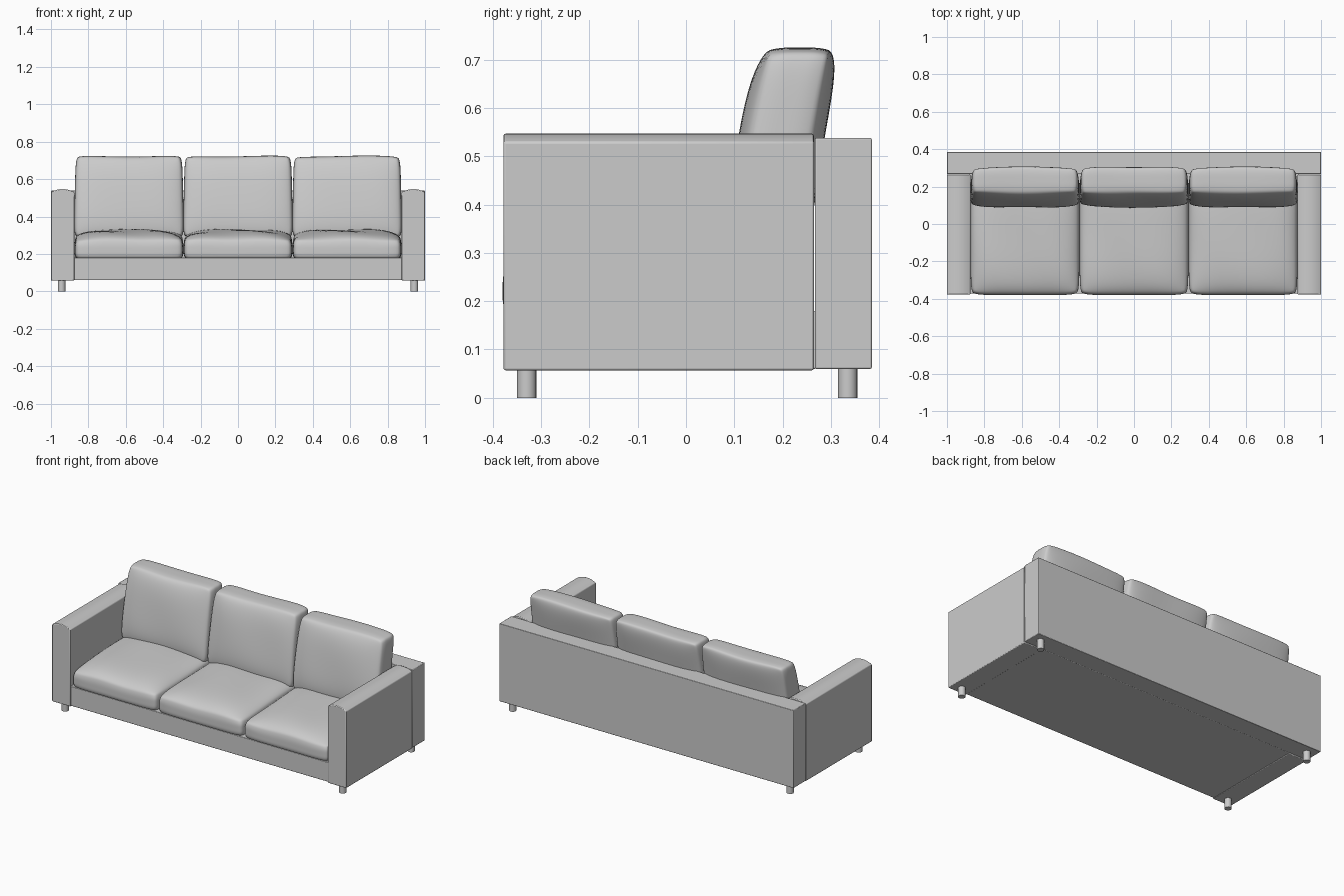
import bpy, bmesh, math

if "Cube" in bpy.data.objects:
    bpy.data.objects.remove(bpy.data.objects["Cube"])


def finish(name, bm, bevel=0.0, angle=35):
    bmesh.ops.recalc_face_normals(bm, faces=bm.faces)
    me = bpy.data.meshes.new(name)
    bm.to_mesh(me)
    bm.free()
    ob = bpy.data.objects.new(name, me)
    bpy.context.collection.objects.link(ob)
    if bevel:
        mod = ob.modifiers.new("soft_edges", 'BEVEL')
        mod.width, mod.segments = bevel, 2
        mod.limit_method, mod.angle_limit = 'ANGLE', math.radians(40)
    bpy.ops.object.select_all(action='DESELECT')
    ob.select_set(True)
    bpy.context.view_layer.objects.active = ob
    bpy.ops.object.shade_smooth_by_angle(angle=math.radians(angle))
    return ob


def box(name, x0, x1, y0, y1, z0, z1, bevel=0.003):
    bm = bmesh.new()
    bmesh.ops.create_cube(bm, size=1)
    for v in bm.verts:
        v.co = ((x0 + x1) / 2 + v.co.x * (x1 - x0),
                (y0 + y1) / 2 + v.co.y * (y1 - y0),
                (z0 + z1) / 2 + v.co.z * (z1 - z0))
    return finish(name, bm, bevel)


def cushion(name, place):
    """Subdivided cube, corners rounded, every vertex sent through place(u, v, w)."""
    bm = bmesh.new()
    bmesh.ops.create_cube(bm, size=2)
    bmesh.ops.subdivide_edges(bm, edges=bm.edges[:], cuts=13, use_grid_fill=True)
    for vert in bm.verts:
        u, v, w = vert.co
        # spread rows towards the edges, then round the four plan corners
        u, v = math.sin(u * 1.2) / math.sin(1.2), math.sin(v * 1.2) / math.sin(1.2)
        pinch = 1 - 0.035 * abs(u * v) ** 8
        # side walls swell slightly between the seams
        swell = 1 - 0.03 * w ** 4
        vert.co = place(u * pinch * swell, v * pinch * swell, w)
    ob = finish(name, bm, angle=80)
    sub = ob.modifiers.new("smooth", 'SUBSURF')
    sub.levels = sub.render_levels = 1
    return ob


def puff(u, v):
    return math.sqrt(max(0, (1 - u ** 4) * (1 - v ** 4)))


# frame: seat base and back panel
box("seat_base", -0.88, 0.88, -0.372, 0.27, 0.06, 0.18)
box("back_panel", -1, 1, 0.267, 0.385, 0.06, 0.538)

for side, tag in ((-1, "left"), (1, "right")):
    # armrest: domed profile run from front to back
    profile = [(0.875, 0.057), (1.0, 0.057)]
    for i in range(11):
        t = 1 - 2 * i / 10
        profile.append((0.9375 + 0.0625 * t, 0.53 + 0.017 * (1 - t * t)))
    bm = bmesh.new()
    face = bm.faces.new([bm.verts.new((side * x, -0.378, z)) for x, z in profile])
    ext = bmesh.ops.extrude_face_region(bm, geom=[face])
    bmesh.ops.translate(bm, vec=(0, 0.643, 0),
                        verts=[e for e in ext["geom"] if isinstance(e, bmesh.types.BMVert)])
    finish(tag + "_armrest", bm, 0.004)

    # round legs
    for y, end in ((-0.33, "front"), (0.335, "back")):
        bm = bmesh.new()
        bmesh.ops.create_cone(bm, cap_ends=True, segments=20, radius1=0.02,
                              radius2=0.02, depth=0.065)
        bmesh.ops.translate(bm, vec=(side * 0.943, y, 0.0325), verts=bm.verts)
        finish(f"{tag}_{end}_leg", bm)

# three seat cushions and three leaning back cushions
for i, tag in enumerate(("left", "middle", "right")):
    cx = (i - 1) * 0.583

    def seat(u, v, w):
        y = -0.058 + 0.322 * v
        top = 0.272 + 0.055 * puff(u, v) + 0.012 * v + 0.003 * math.sin(5 * u + 2 * i + 3 * v)
        low = 0.177
        return (cx + 0.291 * u, y, low + (top - low) * (w + 1) / 2)

    def back(u, v, w):
        dz = 0.218 * v
        half = 0.055 + 0.033 * puff(u, v) + 0.002 * math.sin(4 * u + 3 * i + 2 * v)
        yc = 0.192 + 0.16 * dz + 0.19 * dz * dz
        z = 0.505 + dz - 0.003 * (v > 0.9) * math.cos(3 * u + i)
        return (cx + (0.29 - 0.005 * v) * u, yc + half * w, z)

    cushion(tag + "_seat_cushion", seat)
    cushion(tag + "_back_cushion", back)
